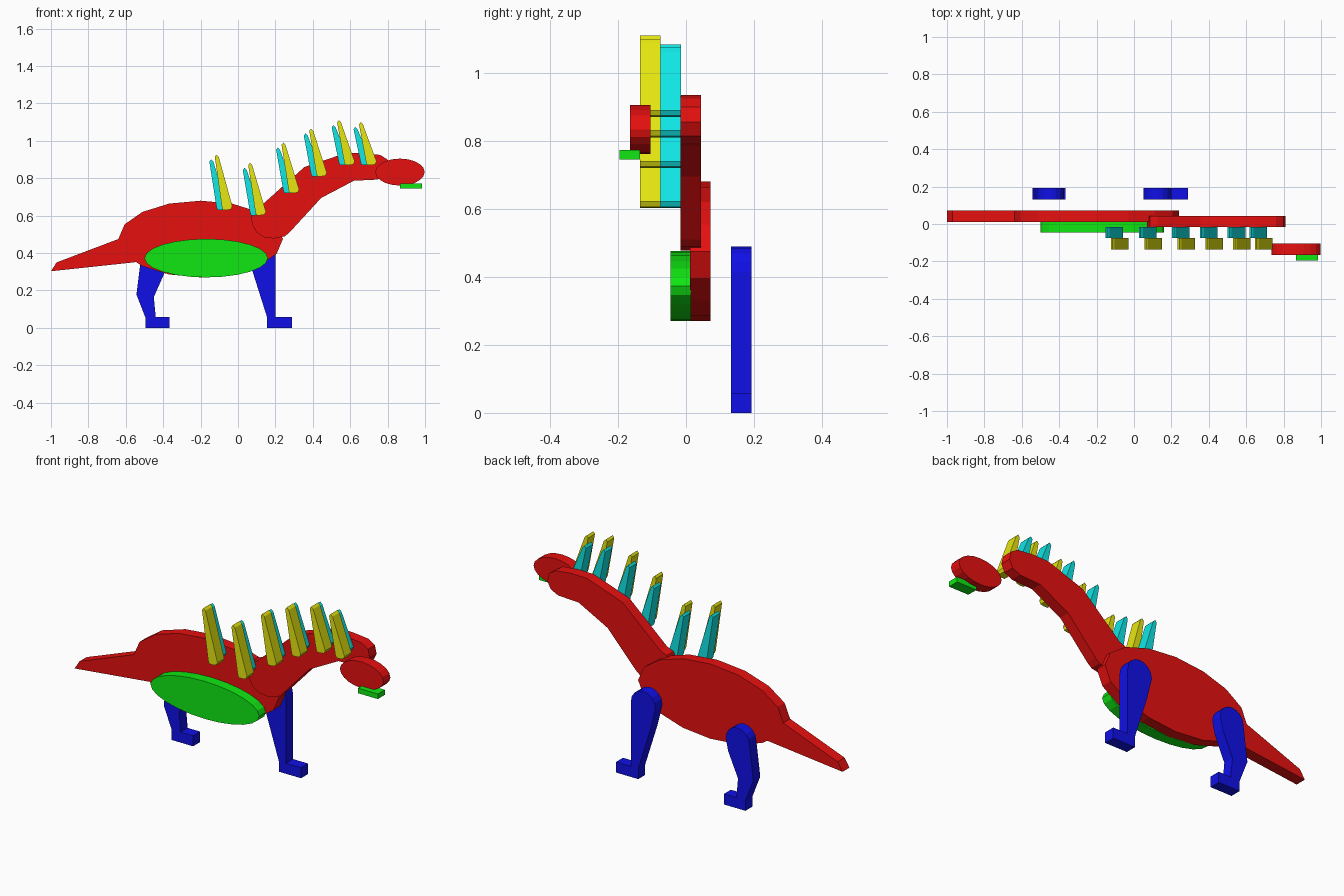
import bpy, bmesh, math

T = 0.06  # thickness of every cut-out layer


def colour(name, rgb):
    m = bpy.data.materials.new(name)
    m.diffuse_color = (*rgb, 1)
    return m


RED = colour("red", (0.8, 0.005, 0.005))
GREEN = colour("green", (0.005, 0.8, 0.006))
BLUE = colour("blue", (0.005, 0.005, 0.8))
YELLOW = colour("yellow", (0.9, 0.9, 0.006))
CYAN = colour("cyan", (0.006, 0.9, 0.9))


def arc(cx, cz, rx, rz, a0, a1, steps):
    """Points on an ellipse in the x-z plane, angles in degrees."""
    pts = []
    for i in range(steps + 1):
        a = math.radians(a0 + (a1 - a0) * i / steps)
        pts.append((cx + rx * math.cos(a), cz + rz * math.sin(a)))
    return pts


def plate(name, pts, y0, mat):
    """Extrude an x-z outline from y0 to y0 + T."""
    bm = bmesh.new()
    face = bm.faces.new([bm.verts.new((x, y0, z)) for x, z in pts])
    ext = bmesh.ops.extrude_face_region(bm, geom=[face])
    moved = [v for v in ext["geom"] if isinstance(v, bmesh.types.BMVert)]
    bmesh.ops.translate(bm, verts=moved, vec=(0, T, 0))
    bmesh.ops.recalc_face_normals(bm, faces=bm.faces)
    me = bpy.data.meshes.new(name)
    bm.to_mesh(me)
    bm.free()
    me.materials.append(mat)
    ob = bpy.data.objects.new(name, me)
    bpy.context.collection.objects.link(ob)
    return ob


# Body: sixteen-sided oval running into a tapered tail
body = arc(-0.2, 0.475, 0.44, 0.205, -135, 180, 14)
tail = [(-0.97, 0.35), (-1.0, 0.303), (-0.56, 0.35), (-0.545, 0.352)]
plate("body_and_tail", body + tail, 0.012, RED)

# Neck: wide rounded base, curving up to a rounded end
neck = [(0.07, 0.60), (0.075, 0.555), (0.10, 0.51), (0.14, 0.485),
        (0.19, 0.478), (0.25, 0.49), (0.275, 0.51), (0.445, 0.695),
        (0.62, 0.787), (0.745, 0.793), (0.79, 0.815), (0.81, 0.855),
        (0.80, 0.90), (0.76, 0.925), (0.66, 0.935), (0.57, 0.933),
        (0.355, 0.86), (0.125, 0.655), (0.085, 0.64)]
plate("neck", neck, -0.016, RED)

# Belly patch, head and jaw
plate("belly", arc(-0.17, 0.373, 0.33, 0.103, 0, 345, 23), -0.045, GREEN)
plate("head", arc(0.866, 0.833, 0.132, 0.072, 0, 342, 19), -0.165, RED)
plate("jaw", [(0.865, 0.745), (0.985, 0.745), (0.985, 0.773), (0.865, 0.773)],
      -0.195, GREEN)

# Legs: rounded thigh, shin and a square foot
hind = arc(-0.447, 0.37, 0.072, 0.072, 0, 180, 8) + [
    (-0.543, 0.178), (-0.495, 0.055), (-0.495, 0), (-0.365, 0),
    (-0.365, 0.058), (-0.44, 0.058), (-0.45, 0.165), (-0.39, 0.30)]
plate("hind_leg", hind, 0.132, BLUE)
front = arc(0.125, 0.415, 0.075, 0.075, 0, 180, 8) + [
    (0.08, 0.295), (0.155, 0.058), (0.155, 0), (0.29, 0),
    (0.29, 0.058), (0.2, 0.058)]
plate("front_leg", front, 0.132, BLUE)


# Back spikes: left x, base z and tip z of each near spike
def spike(name, x0, z0, z1, y0, mat):
    x1 = x0 + 0.094
    pts = [(x0, z1 - 0.012), (x0 + 0.009, z1), (x0 + 0.021, z1 - 0.012),
           (x1, z0 + 0.02), (x1 - 0.008, z0 + 0.004), (x1 - 0.03, z0),
           (x0 + 0.044, z0), (x0 + 0.038, z0 + 0.015)]
    plate(name, pts, y0, mat)


SPIKES = [(-0.124, 0.63, 0.927), (0.055, 0.602, 0.882), (0.233, 0.72, 0.99),
          (0.381, 0.81, 1.066), (0.53, 0.87, 1.11), (0.647, 0.87, 1.10)]
for i, (x, z0, z1) in enumerate(SPIKES, 1):
    spike(f"near_spike_{i}", x, z0, z1, -0.135, YELLOW)
    spike(f"far_spike_{i}", x - 0.029, z0, z1 - 0.026, -0.075, CYAN)
